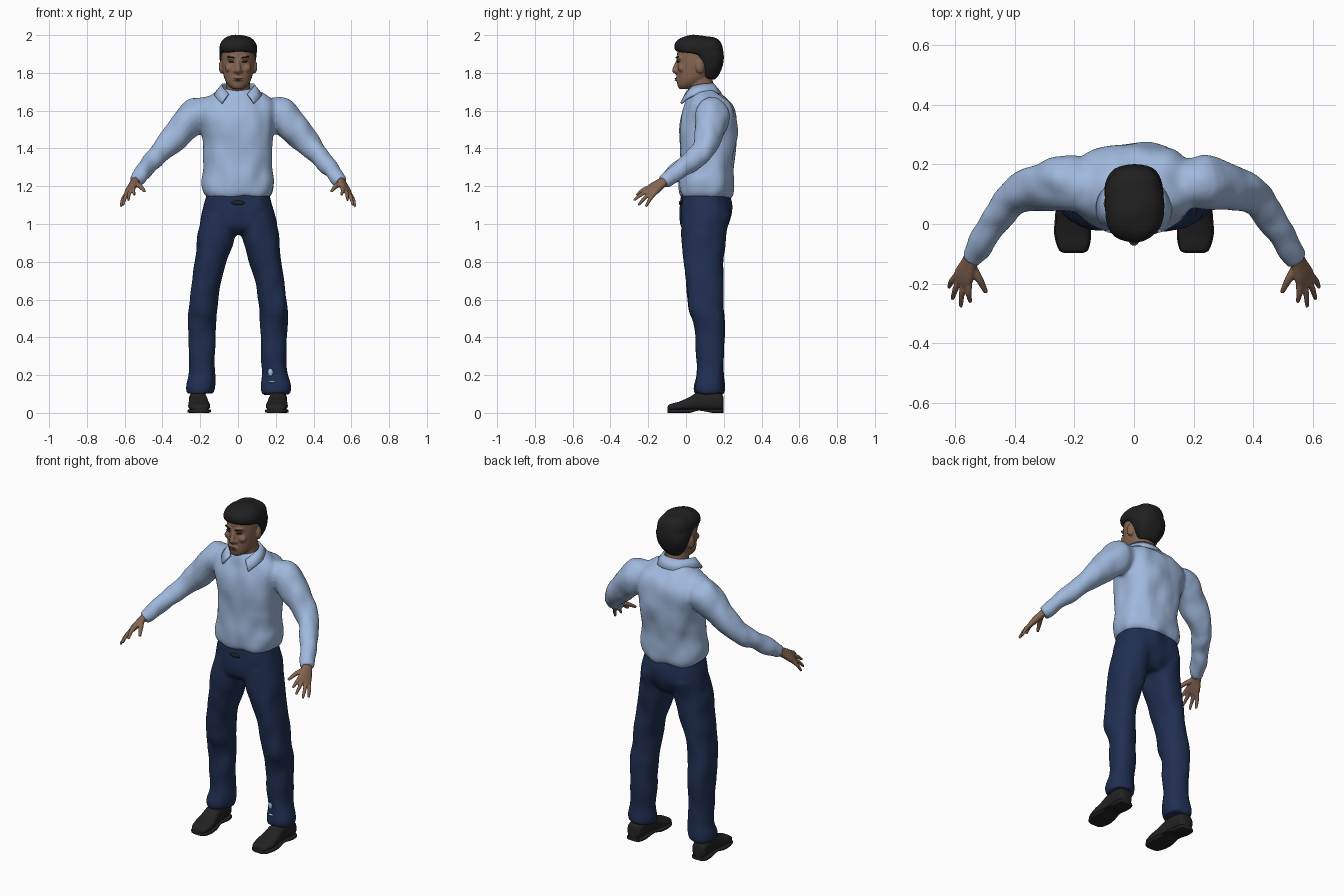
import bpy, bmesh, math
from mathutils import Vector, Matrix, noise

if "Cube" in bpy.data.objects:
    bpy.data.objects.remove(bpy.data.objects["Cube"])


def material(name, rgb):
    m = bpy.data.materials.new(name)
    m.diffuse_color = (*rgb, 1)
    m.use_nodes = True
    m.node_tree.nodes["Principled BSDF"].inputs["Base Color"].default_value = m.diffuse_color
    return m


BLUE = material("light blue cotton", (0.35, 0.485, 0.72))
NAVY = material("navy cloth", (0.014, 0.028, 0.082))
SKIN = material("skin", (0.235, 0.13, 0.082))
LIPS = material("lip", (0.17, 0.075, 0.055))
HAIR = material("black hair", (0.014, 0.014, 0.014))
SHOE = material("black leather", (0.017, 0.016, 0.016))


def spline(rows, steps):
    """Smoothly resample rows of Vectors (Catmull-Rom)."""
    out, n = [], len(rows)
    for i in range(n - 1):
        a, b, c, d = (rows[min(max(j, 0), n - 1)] for j in (i - 1, i, i + 1, i + 2))
        for s in range(steps):
            t = s / steps
            out.append([q + (r - p) * t / 2 + (p * 2 - q * 5 + r * 4 - k) * t * t / 2
                        + (q * 3 - p - r * 3 + k) * t ** 3 / 2
                        for p, q, r, k in zip(a, b, c, d)])
    return out + [rows[-1]]


def loft(bm, rows, power=2.0, n=28, steps=4):
    """Closed skin over super-ellipse sections (centre, half axis, half axis)."""
    rings = []
    for c, u, v in spline(rows, steps):
        ring = []
        for k in range(n):
            a = 2 * math.pi * k / n
            x, y = (math.copysign(abs(f) ** (2 / power), f) for f in (math.cos(a), math.sin(a)))
            ring.append(bm.verts.new(c + u * x + v * y))
        rings.append(ring)
    for r, s in zip(rings, rings[1:]):
        for k in range(n):
            bm.faces.new((r[k], r[(k + 1) % n], s[(k + 1) % n], s[k]))
    bm.faces.new(rings[0])
    bm.faces.new(rings[-1])


def stack(*rows, side=1):
    """Horizontal sections: z, centre x, half width, front y, back y."""
    return [(Vector((side * cx, (f + b) / 2, z)), Vector((hx, 0, 0)), Vector((0, (b - f) / 2, 0)))
            for z, cx, hx, f, b in rows]


def tube(*pts, side=1):
    """Round sections along a path of x, y, z, radius."""
    P = [Vector((side * p[0], p[1], p[2])) for p in pts]
    rows = []
    for i, p in enumerate(P):
        t = (P[min(i + 1, len(P) - 1)] - P[max(i - 1, 0)]).normalized()
        u = t.cross(Vector((0.3 * side, 1, 0.2))).normalized()
        rows.append((p, u * pts[i][3], t.cross(u) * pts[i][3]))
    return rows


def ball(bm, pos, size, turn=0, tilt=0):
    M = (Matrix.Translation(pos) @ Matrix.Rotation(turn, 4, 'Z') @ Matrix.Rotation(tilt, 4, 'Y')
         @ Matrix.Diagonal((*size, 1)))
    bmesh.ops.create_uvsphere(bm, u_segments=16, v_segments=10, radius=1, matrix=M)


def finish(name, bm, mats, voxel=0, smooth=0, wrinkle=0, cuts=(), rule=None):
    """Make the object; optionally fuse pieces, add folds, cut lines and colour by rule."""
    bmesh.ops.recalc_face_normals(bm, faces=bm.faces)
    me = bpy.data.meshes.new(name)
    bm.to_mesh(me)
    bm.free()
    ob = bpy.data.objects.new(name, me)
    bpy.context.collection.objects.link(ob)
    if voxel:
        r = ob.modifiers.new("fuse", 'REMESH')
        r.mode, r.voxel_size = 'VOXEL', voxel
        s = ob.modifiers.new("soften", 'SMOOTH')
        s.factor, s.iterations = 0.5, smooth
        dg = bpy.context.evaluated_depsgraph_get()
        me = bpy.data.meshes.new_from_object(ob.evaluated_get(dg))
        ob.modifiers.clear()
        ob.data = me
    bm = bmesh.new()
    bm.from_mesh(me)
    bm.normal_update()
    if wrinkle:
        moves = [(v, v.normal * wrinkle * noise.noise(Vector((v.co.x * 13, v.co.y * 13, v.co.z * 8))))
                 for v in bm.verts]
        for v, d in moves:
            v.co += d
    for co, no in cuts:
        bmesh.ops.bisect_plane(bm, geom=bm.verts[:] + bm.edges[:] + bm.faces[:],
                               plane_co=co, plane_no=no)
    for f in bm.faces:
        f.smooth = True
        f.material_index = 1 if rule and rule(f.calc_center_median()) else 0
    bm.to_mesh(me)
    bm.free()
    me.materials.clear()
    for m in mats:
        me.materials.append(m)
    return ob


SIDES = (-1, 1)

# shirt: torso fused with sleeves, open neckline shows skin
bm = bmesh.new()
loft(bm, stack((1.14, 0, .163, -.02, .235), (1.165, 0, .183, -.033, .248), (1.22, 0, .19, -.036, .25),
               (1.3, 0, .18, -.036, .252), (1.4, 0, .182, -.036, .265), (1.5, 0, .195, -.036, .275),
               (1.58, 0, .21, -.022, .268), (1.64, 0, .2, -.003, .24), (1.68, 0, .145, .01, .195),
               (1.715, 0, .08, .025, .155)), power=2.4, n=40)
for s in SIDES:
    loft(bm, tube((.13, .13, 1.60, .075), (.225, .14, 1.575, .092), (.31, .125, 1.49, .079),
                  (.41, .085, 1.38, .058), (.48, -.01, 1.305, .05), (.53, -.09, 1.243, .04),
                  (.548, -.12, 1.222, .037), side=s))
finish("shirt", bm, [BLUE, SKIN], 0.01, 5, 0.011,
       cuts=[((0, 0, 1.56), (1, 0, -.42)), ((0, 0, 1.56), (1, 0, .42))],
       rule=lambda c: c.y < .06 and abs(c.x) < .42 * (c.z - 1.56))

# collar: folded strip around the neck
bm = bmesh.new()
edge = [((0, .142, 1.742), (0, .185, 1.69)), ((.05, .13, 1.742), (.07, .165, 1.69)),
        ((.082, .08, 1.738), (.118, .085, 1.69)), ((.078, .03, 1.722), (.118, .02, 1.672)),
        ((.05, .0, 1.688), (.085, -.025, 1.638))]
edge = [[Vector((-x, y, z)) for x, y, z in e] for e in edge[:0:-1]] + [[Vector(p) for p in e] for e in edge]
loops = [[bm.verts.new(p) for p in e] for e in spline(edge, 4)]
for a, b in zip(loops, loops[1:]):
    bm.faces.new((a[0], b[0], b[1], a[1]))
collar = finish("collar", bm, [BLUE])
thick = collar.modifiers.new("thickness", 'SOLIDIFY')
thick.thickness, thick.offset = 0.012, 0

# trousers: hips fused with legs, one pale turned hem
bm = bmesh.new()
loft(bm, stack((1.165, 0, .165, -.022, .222), (1.1, 0, .183, -.03, .242), (1.04, 0, .195, -.03, .242),
               (.98, 0, .2, -.022, .215), (.94, 0, .17, .02, .18)), power=2.4, n=40)
for s in SIDES:
    loft(bm, stack((1.05, .095, .09, -.02, .235), (.95, .11, .1, -.025, .212), (.85, .132, .091, -.018, .2),
                   (.7, .168, .078, .0, .195), (.55, .188, .076, .015, .198), (.48, .19, .074, .038, .203),
                   (.35, .19, .07, .055, .202), (.22, .194, .069, .06, .197), (.14, .201, .077, .046, .205),
                   (.1, .202, .072, .05, .2), side=s), power=2.2)
finish("trousers", bm, [NAVY, BLUE], 0.009, 4, 0.009, cuts=[((0, 0, .135), (0, 0, 1))],
       rule=lambda c: c.x < 0 and c.z < .135 and c.y < .12)

# pale patches on one shin
bm = bmesh.new()
ball(bm, (.172, .064, .215), (.015, .008, .02))
ball(bm, (.18, .058, .165), (.02, .007, .006))
finish("shin_patch", bm, [BLUE])

# belt buckle
bm = bmesh.new()
ball(bm, (0, -.03, 1.112), (.035, .008, .012))
finish("buckle", bm, [SHOE])

# head: skull, neck, nose, ears, brow and lips mass fused
bm = bmesh.new()
loft(bm, stack((1.715, 0, .028, -.036, .03), (1.735, 0, .052, -.046, .07), (1.77, 0, .072, -.047, .12),
               (1.82, 0, .082, -.047, .16), (1.87, 0, .087, -.046, .175), (1.92, 0, .085, -.045, .18),
               (1.96, 0, .07, -.02, .16), (1.985, 0, .04, .02, .12)), power=2.15)
loft(bm, tube((0, .085, 1.62, .07), (0, .085, 1.7, .066), (0, .075, 1.78, .062)))
loft(bm, tube((0, -.038, 1.875, .01), (0, -.05, 1.84, .013), (0, -.057, 1.812, .017), (0, -.045, 1.8, .012)))
ball(bm, (0, -.044, 1.767), (.03, .012, .016))
for s in SIDES:
    ball(bm, (s * .016, -.047, 1.808), (.011, .012, .009))
    ball(bm, (s * .088, .075, 1.832), (.013, .024, .036), turn=s * .3)
    ball(bm, (s * .034, -.036, 1.88), (.028, .014, .011), turn=s * .3)
    ball(bm, (s * .045, -.024, 1.825), (.025, .02, .022))
finish("head", bm, [SKIN], 0.0055, 4)

# eyes and brows
eyes = bmesh.new()
for s in SIDES:
    ball(eyes, (s * .036, -.042, 1.859), (.017, .006, .0045), s * .3, s * -.08)
    ball(eyes, (s * .037, -.047, 1.883), (.024, .006, .0045), s * .32, s * -.14)
finish("eyes_and_brows", eyes, [HAIR])

# lips
bm = bmesh.new()
ball(bm, (0, -.054, 1.770), (.023, .006, .004))
ball(bm, (0, -.054, 1.762), (.019, .006, .004))
finish("lips", bm, [LIPS])

# hair: cap whose lower front is hidden inside the skull
bm = bmesh.new()
loft(bm, stack((1.765, 0, .05, .1, .15), (1.785, 0, .065, .075, .17), (1.83, 0, .086, .065, .19),
               (1.875, 0, .096, .04, .2), (1.9, 0, .099, .01, .201), (1.912, 0, .1, -.05, .2),
               (1.94, 0, .101, -.063, .197), (1.968, 0, .088, -.052, .183), (1.988, 0, .063, -.025, .152),
               (1.998, 0, .025, .02, .1)), power=2.3)
finish("hair", bm, [HAIR], 0.008, 2, 0.007)

# hands: palm and five fingers fused
across = Vector((.07, .055, -.06)).normalized()
along = Vector((.035, -.15, -.1)).normalized()
tips = [(.548, -.262, 1.152), (.58, -.277, 1.125), (.608, -.252, 1.1), (.62, -.212, 1.092)]
for s, label in zip(SIDES, ("right", "left")):
    bm = bmesh.new()
    flip = Matrix.Diagonal((s, 1, 1))
    normal = across.cross(along).normalized()
    rows = []
    for c, w, t in (((.54, -.105, 1.232), .026, .023), ((.553, -.135, 1.213), .031, .02),
                    ((.568, -.17, 1.187), .04, .018), ((.577, -.197, 1.168), .038, .013)):
        rows.append((flip @ Vector(c), flip @ (across * w), flip @ (normal * t)))
    loft(bm, rows, power=2.5)
    for i, tip in enumerate(tips):
        base = Vector((.572, -.185, 1.175)) + across * (i - 1.5) * .02
        mid = base.lerp(Vector(tip), .5) + Vector((.004, 0, .006))
        loft(bm, tube((*base, .012), (*mid, .0105), (*tip, .007), side=s), n=12)
    loft(bm, tube((.545, -.14, 1.215, .016), (.518, -.185, 1.2, .013), (.495, -.23, 1.172, .008), side=s), n=12)
    finish(label + "_hand", bm, [SKIN], 0.0045, 3)

# shoes: upper lofted from toe to heel, plus sole and heel block
for s, label in zip(SIDES, ("right", "left")):
    bm = bmesh.new()
    for grow, lift in ((0, 1), (.004, 0)):
        rows = []
        for y, hx, top in ((-.097, .028, .032), (-.085, .046, .046), (-.035, .058, .06), (.02, .053, .085),
                           (.07, .047, .112), (.14, .046, .115), (.185, .043, .1), (.198, .03, .085)):
            low, high = (.012, top) if lift else (0.012 if .03 < y < .1 else 0, .02)
            rows.append((Vector((s * (.207 + .05 * y), y, (low + high) / 2)), Vector((hx + grow, 0, 0)),
                         Vector((0, 0, (high - low) / 2))))
        loft(bm, rows, power=2.6 if lift else 5)
    finish(label + "_shoe", bm, [SHOE])

for ob in bpy.data.objects:
    bpy.context.view_layer.objects.active = ob
    ob.select_set(True)
bpy.ops.object.shade_smooth_by_angle(angle=math.radians(50))
